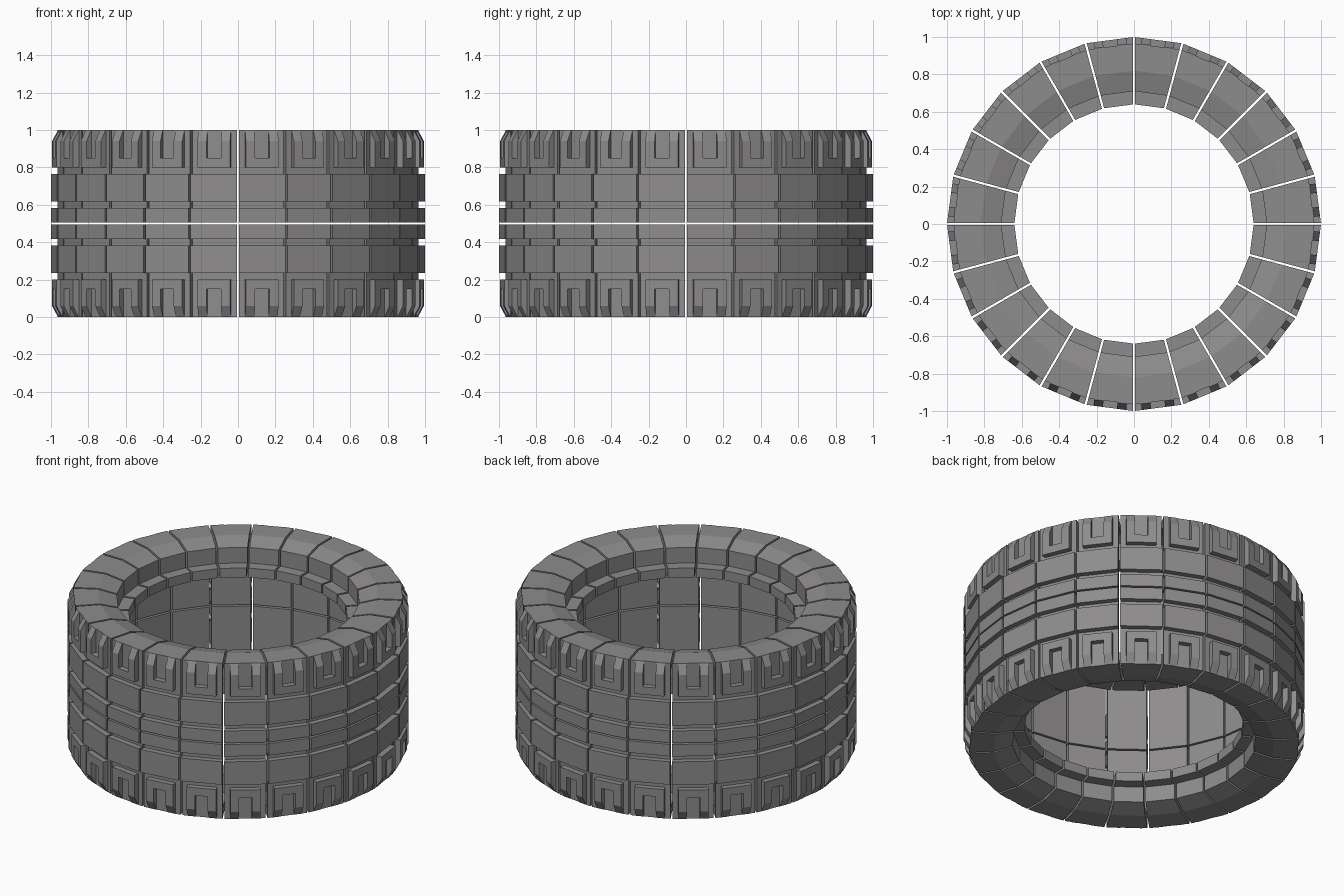
import bpy, bmesh, math

if "Cube" in bpy.data.objects:
    bpy.data.objects.remove(bpy.data.objects["Cube"])

N = 24                       # segments round the tyre
STEP = 2 * math.pi / N
C, S = math.cos(STEP / 2), math.sin(STEP / 2)
GAP = 0.006                  # half the slit between segments

rubber = bpy.data.materials.new("rubber grey")
rubber.diffuse_color = (0.27, 0.262, 0.262, 1)
rubber.use_nodes = True
rubber.node_tree.nodes["Principled BSDF"].inputs["Base Color"].default_value = rubber.diffuse_color


def ring(name, add_piece):
    """Repeat one piece round the tyre, for the upper and the lower half."""
    bm = bmesh.new()
    for flip in (False, True):
        for i in range(N):
            a = (i + 0.5) * STEP
            ca, sa = math.cos(a), math.sin(a)

            def vert(x, y, z):
                return bm.verts.new((x * ca - y * sa, x * sa + y * ca, 1 - z if flip else z))
            add_piece(bm, vert)
    bmesh.ops.recalc_face_normals(bm, faces=bm.faces)
    me = bpy.data.meshes.new(name)
    bm.to_mesh(me)
    bm.free()
    me.materials.append(rubber)
    ob = bpy.data.objects.new(name, me)
    bpy.context.collection.objects.link(ob)
    return ob


# Cross-section of the upper half: bead, sidewall, ribs, inner wall
PROFILE = [(0.64, 0.81), (0.64, 0.87), (0.71, 0.87), (0.71, 0.97), (0.82, 1.0),
           (0.965, 1.0), (0.965, 0.765), (1.0, 0.765), (1.0, 0.617), (0.965, 0.617),
           (0.965, 0.582), (1.0, 0.582), (1.0, 0.505), (0.92, 0.505), (0.92, 0.945),
           (0.82, 0.945), (0.765, 0.925), (0.765, 0.81)]


def shell_piece(bm, vert):
    left = [vert(r * C, -(r * S - GAP), z) for r, z in PROFILE]
    right = [vert(r * C, r * S - GAP, z) for r, z in PROFILE]
    bm.faces.new(left)
    bm.faces.new(right[::-1])
    n = len(PROFILE)
    for k in range(n):
        j = (k + 1) % n
        bm.faces.new((left[k], right[k], right[j], left[j]))


# U-shaped shoulder block, legs chamfered towards the sidewall
W, H = 0.088, 0.038          # half widths of block and notch
Z0, ZN, ZC = 0.80, 0.85, 0.94
U = [(-W, Z0), (W, Z0), (W, ZC), (W, 1), (H, 1), (H, ZC), (H, ZN),
     (-H, ZN), (-H, ZC), (-H, 1), (-W, 1), (-W, ZC)]


def block_piece(bm, vert):
    base, low, top = 0.965 * C - 0.002, 0.965 * C + 0.002, C
    back = [vert(base, y, z) for y, z in U]
    front = [vert(low if z == 1 else top, y, z) for y, z in U]
    bm.faces.new(back[::-1])
    bm.faces.new([front[k] for k in (0, 1, 2, 5, 6, 7, 8, 11)])
    bm.faces.new([front[k] for k in (2, 3, 4, 5)])
    bm.faces.new([front[k] for k in (8, 9, 10, 11)])
    for k in range(len(U)):
        j = (k + 1) % len(U)
        bm.faces.new((back[k], back[j], front[j], front[k]))


ring("tyre_shell", shell_piece)
ring("shoulder_blocks", block_piece)
